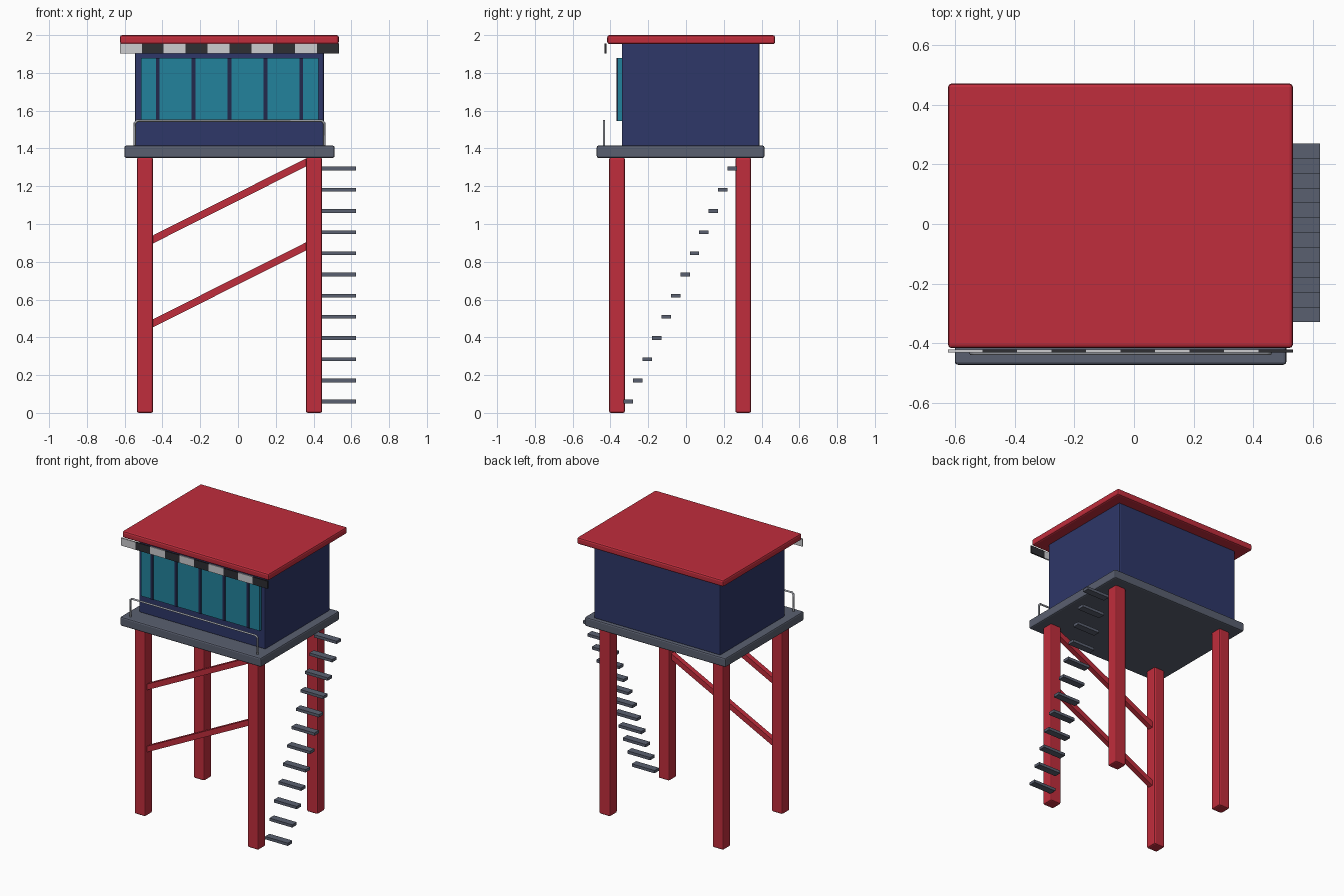
import bpy, math
from mathutils import Vector

if "Cube" in bpy.data.objects:
    bpy.data.objects.remove(bpy.data.objects["Cube"])


def mat(name, rgb):
    m = bpy.data.materials.new(name)
    lin = [((c / 255 + 0.055) / 1.055) ** 2.4 for c in rgb]
    m.diffuse_color = (*lin, 1)
    m.use_nodes = True
    m.node_tree.nodes["Principled BSDF"].inputs["Base Color"].default_value = m.diffuse_color
    return m


RED = mat("red paint", (192, 45, 60))
NAVY = mat("navy wall", (46, 55, 104))
TRIM = mat("dark navy trim", (34, 40, 76))
TEAL = mat("teal glass", (34, 130, 156))
GREY = mat("slate grey", (90, 96, 112))
WHITE = mat("off white", (204, 204, 207))
BLACK = mat("charcoal", (46, 46, 50))
STEEL = mat("rail steel", (150, 153, 160))


def box(name, x, y, z, material, bevel=0.0):
    """Box from (min, max) ranges on each axis, with optional rounded edges."""
    lo, hi = Vector((x[0], y[0], z[0])), Vector((x[1], y[1], z[1]))
    bpy.ops.mesh.primitive_cube_add(size=1, location=(lo + hi) / 2)
    ob = bpy.context.object
    ob.name = name
    ob.scale = hi - lo
    bpy.ops.object.transform_apply(location=False, rotation=False, scale=True)
    ob.data.materials.append(material)
    if bevel:
        b = ob.modifiers.new("bevel", 'BEVEL')
        b.width, b.segments = bevel, 2
    return ob


CX = -0.045  # centre line of the tower in x

# Legs
for sx, side in ((-1, "left"), (1, "right")):
    for y, end in ((-0.365, "front"), (0.303, "back")):
        x = CX + sx * 0.4475
        box(f"{end}_{side}_leg", (x - 0.043, x + 0.043), (y - 0.042, y + 0.042),
            (0, 1.352), RED, 0.01)

# Diagonal braces between the front legs
for i, z in enumerate((0.678, 1.122)):
    length = math.hypot(0.86, 0.43)
    ob = box(f"front_brace_{i + 1}", (CX - length / 2, CX + length / 2),
             (-0.383, -0.347), (z - 0.019, z + 0.019), RED)
    ob.rotation_euler.y = -math.atan2(0.407, 0.81)

# Platform, cabin and roof
box("platform", (-0.602, 0.512), (-0.473, 0.415), (1.35, 1.415), GREY, 0.01)
box("cabin", (-0.544, 0.454), (-0.34, 0.39), (1.41, 1.957), NAVY, 0.008)
box("roof", (-0.625, 0.534), (-0.417, 0.472), (1.952, 2.0), RED, 0.012)

# Front window with mullions
box("window", (-0.513, 0.425), (-0.363, -0.338), (1.545, 1.878), TEAL)
for i in range(5):
    x = CX + (i - 2) * 0.19
    box(f"mullion_{i + 1}", (x - 0.01, x + 0.01), (-0.367, -0.345),
        (1.544, 1.879), TRIM)

# Chequered fascia under the roof edge
w = 1.159 / 10
for i in range(10):
    x = -0.625 + i * w
    box(f"fascia_check_{i + 1}", (x, x + w), (-0.431, -0.421), (1.902, 1.956),
        BLACK if i % 2 else WHITE)

# Front handrail: one bent tube
cu = bpy.data.curves.new("handrail", 'CURVE')
cu.dimensions = '3D'
cu.bevel_depth, cu.bevel_resolution, cu.use_fill_caps = 0.007, 1, True
half, top = 0.502, 1.546
pts = [(-half, 1.41), (-half, top - 0.012), (-half + 0.012, top),
       (half - 0.012, top), (half, top - 0.012), (half, 1.41)]
sp = cu.splines.new('POLY')
sp.points.add(len(pts) - 1)
for p, (x, z) in zip(sp.points, pts):
    p.co = (CX + x, -0.434, z, 1)
cu.materials.append(STEEL)
bpy.context.collection.objects.link(bpy.data.objects.new("handrail", cu))

# Floating stair treads on the right side
for i in range(12):
    y, z = -0.305 + i * 0.05, 0.06 + i * 0.1121
    box(f"stair_tread_{i + 1}", (0.445, 0.625), (y - 0.025, y + 0.025),
        (z - 0.01, z + 0.01), GREY)
